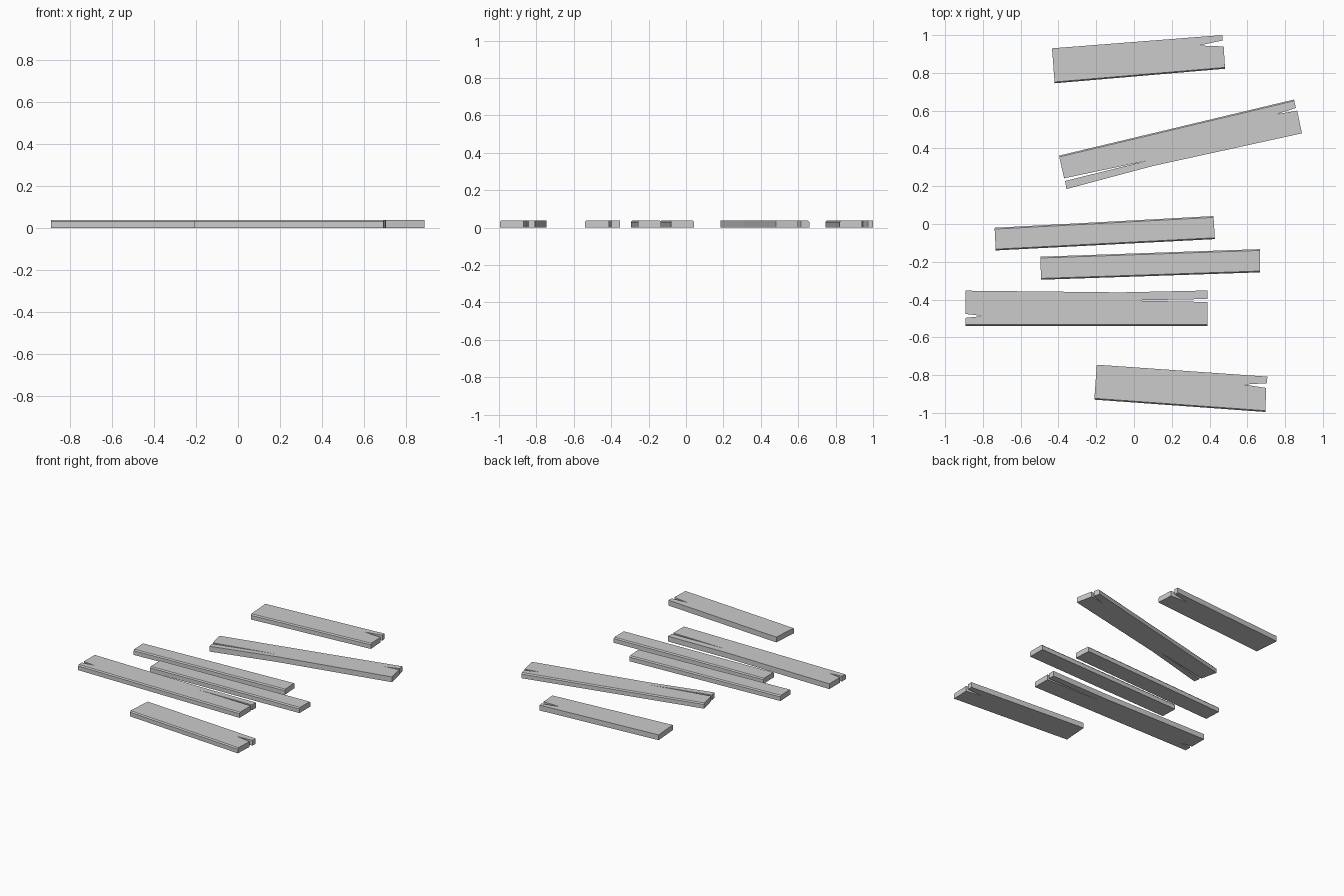
import bpy, bmesh
from mathutils import Vector

if "Cube" in bpy.data.objects:
    bpy.data.objects.remove(bpy.data.objects["Cube"])

TOP, SHOULDER, WORN = 0.038, 0.03, 0.007

def plank(name, outline, worn_edges):
    """Extrude a counter-clockwise outline; worn_edges lists edge indices with a chamfered top."""
    pts = [Vector(p) for p in outline]
    n = len(pts)
    top = [p.copy() for p in pts]
    for i in worn_edges:
        j = (i + 1) % n
        d = (pts[j] - pts[i]).normalized()
        inward = Vector((-d.y, d.x)) * WORN
        top[i] += inward
        top[j] += inward
    bm = bmesh.new()
    rings = [[bm.verts.new((p.x, p.y, z)) for p in ring]
             for ring, z in ((pts, 0), (pts, SHOULDER), (top, TOP))]
    bm.faces.new(rings[0][::-1])
    bm.faces.new(rings[2])
    for a, b in zip(rings, rings[1:]):
        for i in range(n):
            j = (i + 1) % n
            bm.faces.new((a[i], a[j], b[j], b[i]))
    bmesh.ops.recalc_face_normals(bm, faces=bm.faces)
    mesh = bpy.data.meshes.new(name)
    bm.to_mesh(mesh)
    bm.free()
    bpy.context.collection.objects.link(bpy.data.objects.new(name, mesh))

# rear plank, split at the right end
plank("plank_rear", [(-.434, .93), (-.42, .745), (.482, .822), (.475, .94),
                     (.345, .945), (.47, .972), (.467, 1.0)], [1])

# long slanted plank, split at both ends
plank("plank_slanted", [(-.358, .185), (.1, .307), (.889, .48), (.864, .60),
                        (.757, .582), (.857, .614), (.847, .659), (-.397, .362),
                        (-.37, .242), (.07, .335), (-.365, .228)], [6])

# two narrow, unbroken planks
plank("plank_narrow_back", [(-.738, -.02), (-.732, -.14), (.428, -.08), (.421, .042)], [1, 3])
plank("plank_narrow_front", [(-.496, -.173), (-.492, -.295), (.668, -.256), (.668, -.133)], [1, 3])

# wide plank with a long crack on the right and a short one on the left
plank("plank_wide", [(-.893, -.353), (-.893, -.476), (-.80, -.487), (-.893, -.497),
                     (-.893, -.54), (.39, -.54), (.39, -.413), (-.026, -.405),
                     (.39, -.397), (.39, -.352), (-.07, -.362)], [4])

# front plank, split at the right end
plank("plank_front", [(-.197, -.745), (-.21, -.93), (.695, -.995), (.70, -.868),
                      (.582, -.85), (.704, -.843), (.706, -.808)], [1])
